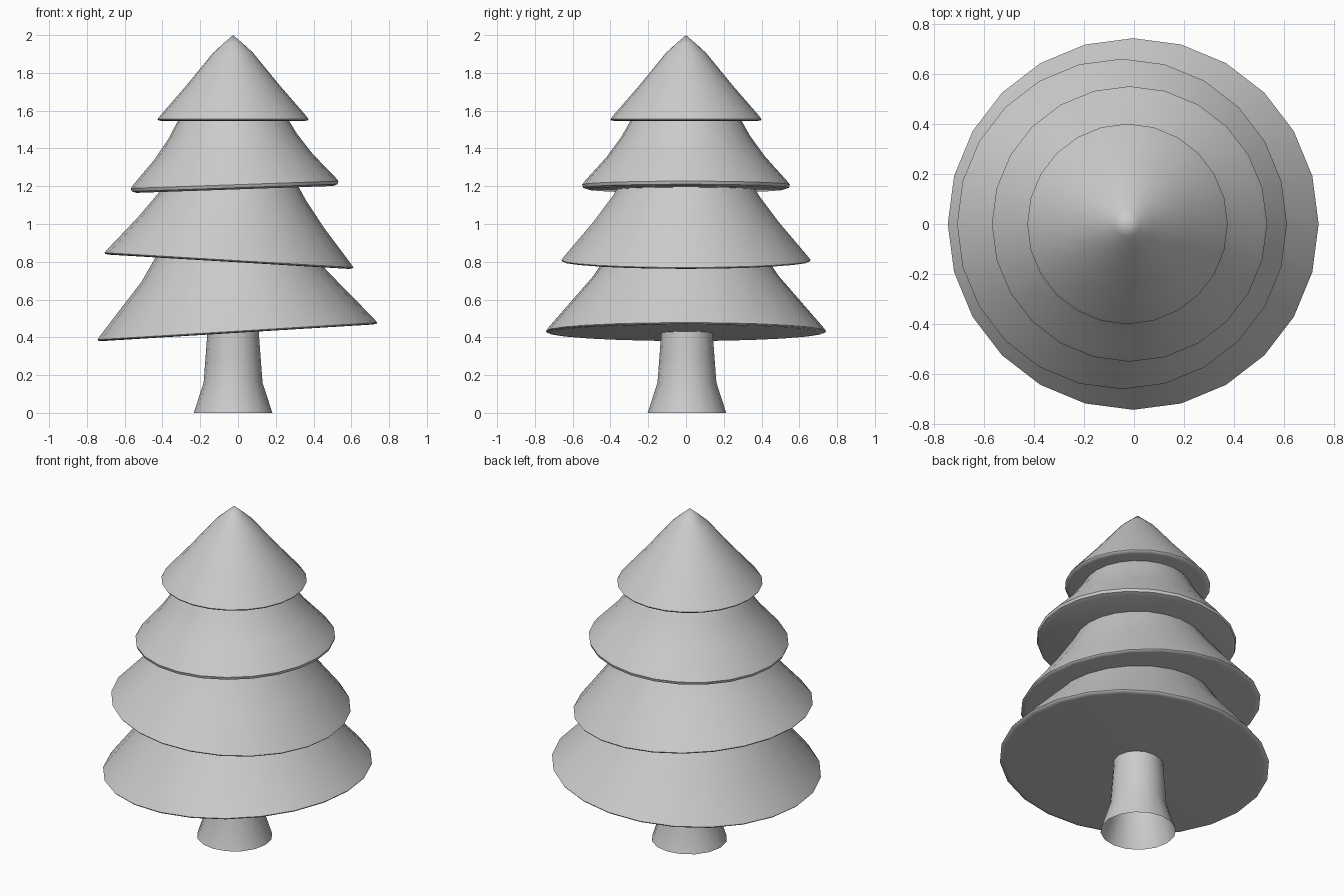
import bpy, bmesh
from math import radians, sin, cos, tau

cube = bpy.data.objects.get("Cube")
if cube:
    bpy.data.objects.remove(cube)

grey = bpy.data.materials.new("plain grey")
grey.use_nodes = True
colour = (0.6, 0.6, 0.6, 1)
grey.diffuse_color = colour
grey.node_tree.nodes["Principled BSDF"].inputs["Base Color"].default_value = colour


def lathe(name, profile, sides, centre, tilt=0, cap=False):
    """Spin a (radius, height) profile around z; radius 0 makes a point."""
    bm = bmesh.new()
    rings = []
    for r, z in profile:
        if r == 0:
            rings.append([bm.verts.new((0, 0, z))] * sides)
        else:
            rings.append([bm.verts.new((r * cos(tau * i / sides), r * sin(tau * i / sides), z))
                          for i in range(sides)])
    for low, high in zip(rings, rings[1:]):
        for i in range(sides):
            j = (i + 1) % sides
            corners = [low[i], low[j], high[j], high[i]]
            bm.faces.new(list(dict.fromkeys(corners)))
    if cap:
        bm.faces.new(rings[0][::-1])
    for f in bm.faces:
        f.smooth = True
    mesh = bpy.data.meshes.new(name)
    bm.to_mesh(mesh)
    bm.free()
    mesh.materials.append(grey)
    obj = bpy.data.objects.new(name, mesh)
    bpy.context.collection.objects.link(obj)
    obj.location = centre
    obj.rotation_euler.y = radians(tilt)
    bpy.ops.object.select_all(action="DESELECT")
    obj.select_set(True)
    bpy.context.view_layer.objects.active = obj
    bpy.ops.object.shade_smooth_by_angle(angle=radians(50))
    return obj


def tier(name, radius, lip, slope, centre, tilt):
    """Flared foliage skirt with a rounded rim and a flat underside."""
    rim = [(radius - 0.03, -lip), (radius - 0.005, -lip * 0.6), (radius, 0.003),
           (radius - 0.016, 0.024)]
    lathe(name, rim + slope, 24, centre, tilt, cap=True)


# Trunk, flared at the foot and open underneath
lathe("trunk", [(0.208, 0), (0.156, 0.16), (0.147, 0.28), (0.138, 0.40), (0.135, 0.50)],
      16, (-0.026, 0.005, 0))

# Foliage skirts, tilted alternately
tier("bottom_foliage", 0.742, 0.006, [(0.49, 0.296), (0.415, 0.41), (0.25, 0.62)],
     (-0.003, 0, 0.43), -3.5)
tier("lower_foliage", 0.66, 0.006, [(0.495, 0.20), (0.39, 0.34), (0.34, 0.42), (0.2, 0.6)],
     (-0.048, 0, 0.806), 3.4)
tier("upper_foliage", 0.55, 0.022, [(0.42, 0.15), (0.34, 0.26), (0.295, 0.34), (0.18, 0.5)],
     (-0.018, 0, 1.205), -2)
tier("top_foliage", 0.4, 0.007, [(0.25, 0.178), (0.105, 0.355), (0.05, 0.405), (0, 0.448)],
     (-0.026, 0, 1.552), 0)
